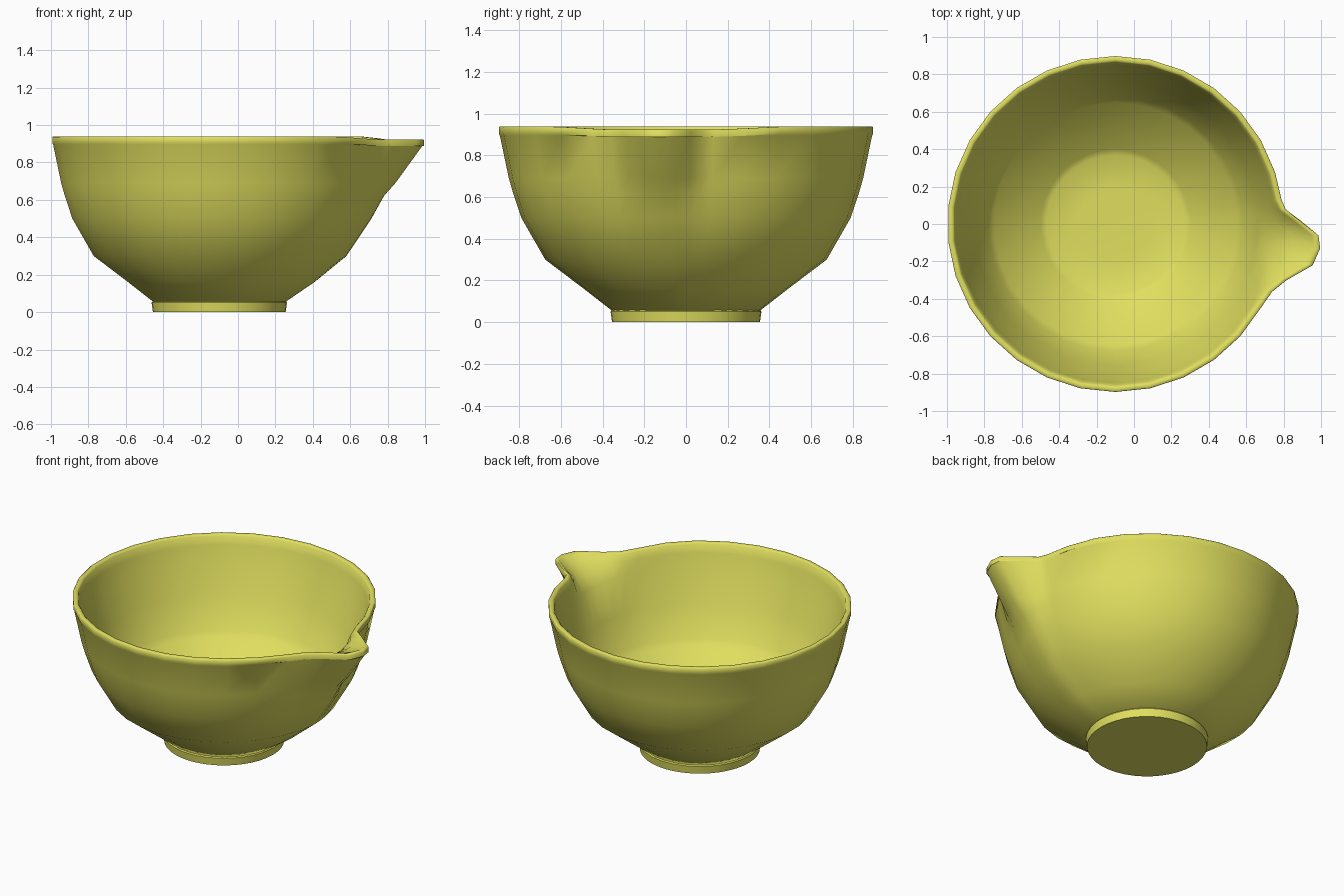
import bpy, bmesh
from math import radians, cos, sin, pi

if "Cube" in bpy.data.objects:
    bpy.data.objects.remove(bpy.data.objects["Cube"])

CX = -0.10
mat = bpy.data.materials.new("olive_glaze")
mat.diffuse_color = (0.75, 0.74, 0.115, 1)
mat.use_nodes = True
mat.node_tree.nodes["Principled BSDF"].inputs["Base Color"].default_value = mat.diffuse_color

# Spout: angle in degrees -> extra radius at the rim
SPOUT = {8.5: 0.0, 5.0: 0.015, 1.2: 0.09, -3.2: 0.19, -6.8: 0.205,
         -11.8: 0.18, -18.2: 0.065, -23.4: 0.015, -30: 0.0}
angles = sorted([(a, 0.0) for a in range(18, 330, 12)] + [(a % 360, e) for a, e in SPOUT.items()])

# Wall section from foot, up the outside, over the lip, down the inside: r, z, spout weight
WALL = [(0.355, 0.055, 0), (0.49, 0.16, 0.1), (0.675, 0.30, 0.03), (0.79, 0.50, 0.13),
        (0.83, 0.62, 0.27), (0.85, 0.69, 0.48), (0.893, 0.895, 1), (0.898, 0.905, 1),
        (0.898, 0.935, 1), (0.893, 0.94, 1), (0.873, 0.94, 1), (0.865, 0.932, 0.97),
        (0.852, 0.88, 0.5), (0.83, 0.80, 0.0), (0.76, 0.59, 0), (0.68, 0.40, 0),
        (0.65, 0.365, 0), (0.40, 0.145, 0), (0.37, 0.13, 0), (0.2, 0.12, 0)]


def make(name, bm, sharp):
    bmesh.ops.recalc_face_normals(bm, faces=bm.faces)
    me = bpy.data.meshes.new(name)
    bm.to_mesh(me)
    bm.free()
    ob = bpy.data.objects.new(name, me)
    bpy.context.collection.objects.link(ob)
    me.materials.append(mat)
    bpy.ops.object.select_all(action='DESELECT')
    ob.select_set(True)
    bpy.context.view_layer.objects.active = ob
    bpy.ops.object.shade_smooth_by_angle(angle=radians(sharp))
    return ob


def bridge(bm, rings):
    for lo, hi in zip(rings, rings[1:]):
        n = len(lo)
        for i in range(n):
            j = (i + 1) % n
            bm.faces.new((lo[i], lo[j], hi[j], hi[i]))


# Bowl wall with pouring spout; the rim dips slightly around the spout
bm = bmesh.new()
rings = []
for r, z, w in WALL:
    ring = []
    for a, extra in angles:
        rad = r + extra * w
        off = abs((a + 6.8 + 180) % 360 - 180)
        dip = 0.016 * min(1, max(0, (40 - off) / 22)) if z > 0.9 else 0
        t = radians(a)
        ring.append(bm.verts.new((CX + rad * cos(t), rad * sin(t), z - dip)))
    rings.append(ring)
bridge(bm, rings)
bm.faces.new(rings[-1])
bm.faces.new(rings[0])
make("bowl", bm, 50)

# Round foot ring with a flat base
bm = bmesh.new()
rings = [[bm.verts.new((CX + r * cos(2 * pi * i / 40), r * sin(2 * pi * i / 40), z)) for i in range(40)]
         for r, z in [(0.355, 0), (0.362, 0.05), (0.355, 0.06)]]
bridge(bm, rings)
bm.faces.new(rings[0])
bm.faces.new(rings[-1])
make("foot", bm, 40)
